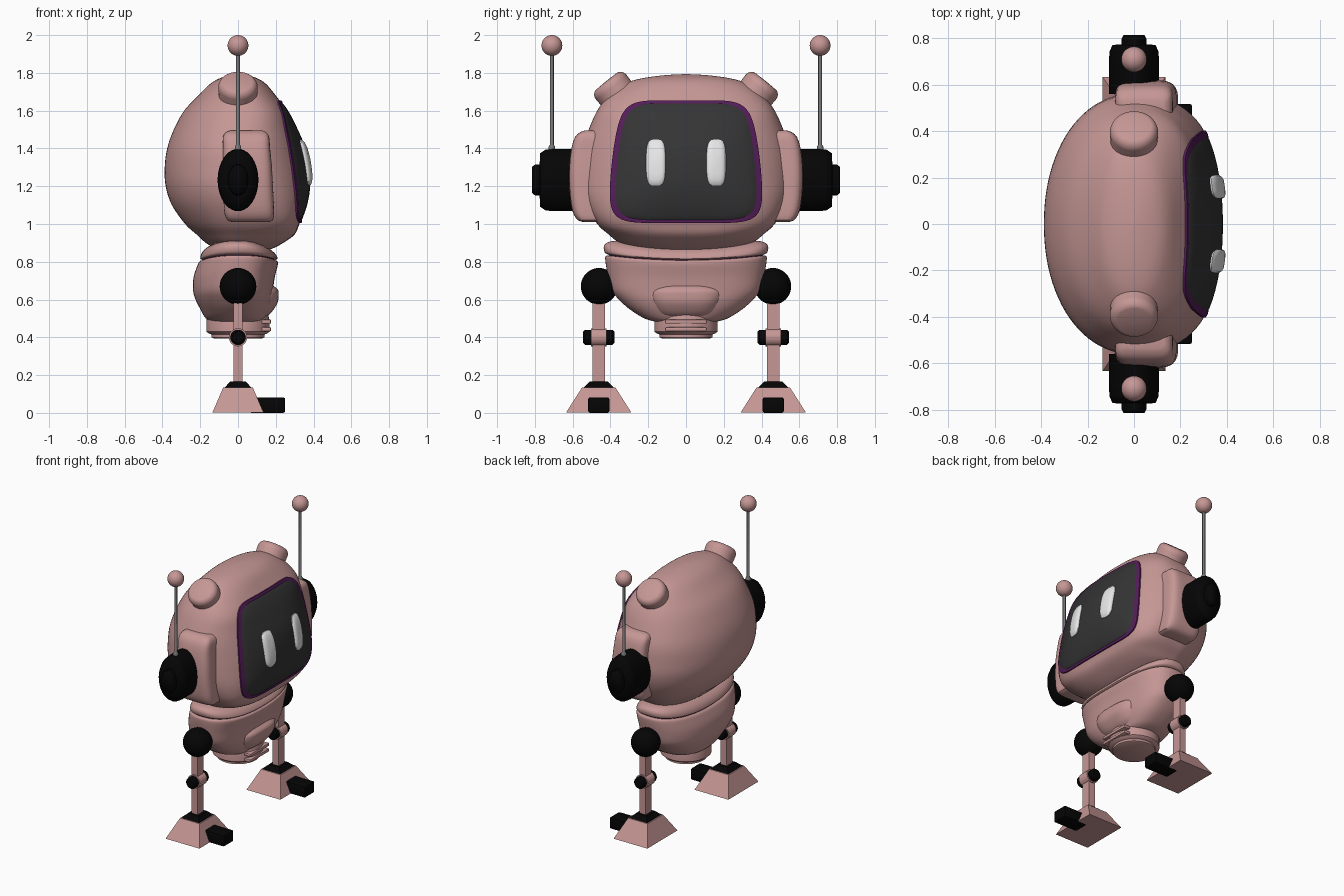
import bpy, bmesh, math
from mathutils import Vector
from mathutils.bvhtree import BVHTree

cube = bpy.data.objects.get("Cube")
if cube:
    bpy.data.objects.remove(cube)


def material(name, r, g, b):
    m = bpy.data.materials.new(name)
    m.use_nodes = True
    m.diffuse_color = (r, g, b, 1)
    bsdf = next(n for n in m.node_tree.nodes if n.type == 'BSDF_PRINCIPLED')
    bsdf.inputs["Base Color"].default_value = (r, g, b, 1)
    bsdf.inputs["Roughness"].default_value = 0.6
    return m


PINK = material("dusty pink", .56, .31, .30)
BLACK = material("rubber black", .0015, .0015, .0015)
SCREEN = material("screen grey", .035, .035, .035)
PURPLE = material("deep purple", .09, .012, .10)
WHITE = material("eye white", .85, .85, .85)
STEEL = material("rod grey", .18, .18, .18)
made = []


def finish(name, bm, *mats):
    bmesh.ops.recalc_face_normals(bm, faces=bm.faces)
    mesh = bpy.data.meshes.new(name)
    bm.to_mesh(mesh)
    bm.free()
    for m in mats:
        mesh.materials.append(m)
    ob = bpy.data.objects.new(name, mesh)
    bpy.context.collection.objects.link(ob)
    made.append(ob)
    return ob


def skin(bm, rings):
    """Bridge consecutive rings of vertices and cap both ends."""
    loops = [[bm.verts.new(p) for p in ring] for ring in rings]
    n = len(loops[0])
    faces = []
    for a, b in zip(loops, loops[1:]):
        faces.append([bm.faces.new((a[i], a[(i + 1) % n], b[(i + 1) % n], b[i])) for i in range(n)])
    bm.faces.new(loops[0])
    bm.faces.new(loops[-1])
    return faces


def squircle(a, n):
    """Point at angle a on a rounded square of unit half size."""
    c, s = math.cos(a), math.sin(a)
    r = (abs(c) ** n + abs(s) ** n) ** (-1 / n)
    return c * r, s * r


def catmull(rows, steps):
    """Smooth the rows (z, half width, back depth, front depth, squareness)."""
    out = []
    for i in range(len(rows) - 1):
        a, b, c, d = (Vector(rows[min(max(i + k, 0), len(rows) - 1)]) for k in (-1, 0, 1, 2))
        for s in range(steps):
            t = s / steps
            out.append(b + (c - a) * t / 2 + (2 * a - 5 * b + 4 * c - d) * t * t / 2
                       + (3 * b - a - 3 * c + d) * t ** 3 / 2)
    return out + [Vector(rows[-1])]


def loft(name, rows, mat, n_front, n_back, lift=0, steps=4, seg=96, at=(0, 0)):
    """Stack of cross-sections; a fifth value in a row overrides n_front."""
    rings = []
    for z, half, back, front, n in catmull([(*r, n_front)[:5] for r in rows], steps):
        ring = []
        for i in range(seg):
            a = math.tau * i / seg
            ahead = math.cos(a) > 0
            x, y = squircle(a, n if ahead else n_back)
            x, y = x * (front if ahead else back), y * half
            rise = lift * (y / .43) ** 2 * min(max((z - .65) / .15, 0), 1)
            ring.append((x + at[0], y + at[1], z + rise))
        rings.append(ring)
    bm = bmesh.new()
    skin(bm, rings)
    tree = BVHTree.FromBMesh(bm)
    finish(name, bm, mat)
    return tree


def lathe(name, profile, mat, loc, rot_x=0, scale=(1, 1, 1), seg=40):
    """Turn (radius, height) points about z, then place the part."""
    bm = bmesh.new()
    skin(bm, [[(r * math.cos(math.tau * i / seg), r * math.sin(math.tau * i / seg), h)
               for i in range(seg)] for r, h in profile])
    ob = finish(name, bm, mat)
    ob.location, ob.rotation_euler, ob.scale = loc, (rot_x, 0, 0), scale


def block(name, mat, base, top, z0, z1, at, bevel=0):
    """Tapered box: half sizes of base and top around the point at (x, y)."""
    bm = bmesh.new()
    skin(bm, [[(at[0] + sx * h[0], at[1] + sy * h[1], z)
               for sx, sy in ((-1, -1), (1, -1), (1, 1), (-1, 1))]
              for h, z in ((base, z0), (top, z1))])
    if bevel:
        bmesh.ops.bevel(bm, geom=list(bm.edges), offset=bevel, segments=2,
                        profile=.5, affect='EDGES')
    finish(name, bm, mat)


def ball(name, mat, radius, loc):
    bm = bmesh.new()
    bmesh.ops.create_uvsphere(bm, u_segments=32, v_segments=20, radius=radius)
    finish(name, bm, mat).location = loc


def patch(name, tree, outline, layers, mats, seg=128):
    """Plate hugging the head front; layers are (scale, offset, material)."""
    rings = []
    for k, off, _ in layers:
        ring = []
        for i in range(seg):
            y, z = outline(math.tau * i / seg, k)
            hit = tree.ray_cast(Vector((2, y, z)), Vector((-1, 0, 0)))[0]
            ring.append((hit.x + off, y, z))
        rings.append(ring)
    bm = bmesh.new()
    for faces, layer in zip(skin(bm, rings), layers[1:]):
        for f in faces:
            f.material_index = layer[2]
    bm.faces.ensure_lookup_table()
    bm.faces[-1].material_index = layers[-1][2]
    finish(name, bm, *mats)


# Head shell
head = loft("head_shell", [
    (.85, .1, .05, .1), (.865, .24, .11, .17), (.9, .35, .17, .24, 2.8),
    (.945, .41, .22, .30, 3.4), (1.0, .47, .28, .325, 4.2), (1.1, .53, .35, .36, 3.1),
    (1.2, .56, .383, .375, 2.45), (1.3, .56, .388, .37, 2.25), (1.4, .55, .375, .35, 2.2),
    (1.5, .515, .34, .31, 2.45), (1.6, .47, .285, .26, 2.9), (1.68, .41, .21, .2, 2.8),
    (1.74, .33, .15, .15), (1.77, .24, .1, .105), (1.787, .12, .05, .05),
    (1.793, .02, .01, .01)], PINK, 2.4, 2.1)


# Face screen with purple rim
def screen_outline(a, k):
    y, z = squircle(a, 6.5)
    z = 1.33 + k * .325 * z
    return k ** 1.5 * .405 * y * (1 - .6 * max(0, z - 1.1) ** 2), z


patch("face_screen", head, screen_outline,
      [(1, -.03, 0), (1, .009, 0), (.975, .009, 0), (.95, .004, 0)]
      + [(.945 - .07 * i, .005 + .0003 * i, 1) for i in range(14)], [PURPLE, SCREEN])

# Torso: collar, seam, lower shell and belly bulge
loft("torso_collar", [(.81, .41, .19, .2), (.82, .43, .2, .21), (.85, .435, .19, .19),
                      (.875, .415, .165, .15), (.89, .36, .13, .11), (.895, .25, .08, .08)],
     PINK, 2.6, 2.4, .03)
loft("torso_seam", [(.78, .4, .19, .19), (.83, .412, .19, .195)], PURPLE, 2.6, 2.4, .03, 1)
loft("torso_shell", [
    (.48, .15, .12, .12), (.5, .22, .17, .14), (.55, .3, .2, .165), (.6, .355, .225, .18),
    (.65, .395, .238, .185), (.72, .415, .235, .195), (.78, .427, .215, .21),
    (.8, .425, .205, .21), (.806, .412, .195, .2)], PINK, 2.6, 2.4, .03)
loft("belly_bulge", [
    (.505, .13, .05, .14), (.53, .17, .05, .175), (.58, .2, .05, .208), (.62, .215, .05, .215),
    (.65, .21, .05, .212), (.675, .18, .05, .185)], PINK, 3.2, 2)

# Waist ring with front slot
lathe("waist_ring", [(.16, .52), (.167, .49), (.167, .43), (.155, .42), (.14, .415),
                     (.14, .4), (.13, .395)], PINK, (0, 0, 0))
for z in (.432, .472):
    block("waist_slot_bar", PINK, (.025, .11), (.025, .11), z, z + .022, (.15, 0), .006)

for s, side in ((1, "left"), (-1, "right")):
    out = -s * math.pi / 2

    # Eye
    def eye_outline(a, k):
        y, z = squircle(a, 3.6)
        return s * .16 + k * .051 * y, 1.325 + k * .122 * z

    patch(side + "_eye", head, eye_outline,
          [(1, -.01, 0), (1, .013, 0), (.92, .02, 0), (.75, .025, 0), (.5, .027, 0),
           (.05, .028, 0)], [WHITE], 48)

    # Top knob with rounded cap
    cap = [(.068 + .036 * math.cos(t * .2), .008 + .042 * math.sin(t * .2)) for t in range(8)]
    lathe(side + "_head_knob", [(.1, -.09)] + cap + [(.01, .051)],
          PINK, (0, s * .39, 1.717), -s * math.radians(39))

    # Ear pad and ear
    loft(side + "_ear_pad", [
        (1.01, .04, .08, .11), (1.02, .07, .105, .135), (1.05, .092, .12, .14),
        (1.1, .106, .125, .14), (1.2, .116, .13, .135), (1.3, .116, .13, .13),
        (1.4, .105, .13, .12), (1.46, .086, .13, .115), (1.485, .06, .115, .1),
        (1.495, .035, .09, .08)], PINK, 5, 5, 0, 2, 64, (.05, s * .502))
    lathe(side + "_ear", [(1, .56), (1, .71), (.97, .745), (.86, .772), (.5, .775), (.49, .8),
                          (.42, .815)], BLACK, (0, 0, 1.233), out, (.108, .165, 1))

    # Antenna
    lathe(side + "_antenna_rod", [(.017, 1.36), (.017, 1.41), (.01, 1.42), (.01, 1.92)],
          STEEL, (0, s * .71, 0), seg=16)
    ball(side + "_antenna_tip", PINK, .055, (0, s * .71, 1.945))

    # Leg with hip and knee
    at = (0, s * .462)
    ball(side + "_hip", BLACK, .097, (0, s * .46, .67))
    block(side + "_leg", PINK, (.025, .034), (.025, .034), .14, .62, at)
    lathe(side + "_knee_sleeve", [(.048, -.042), (.048, .042)], PINK, (*at, .4), out)
    lathe(side + "_knee_pin", [(.03, -.083), (.04, -.072), (.04, .072), (.03, .083)],
          BLACK, (*at, .4), out)

    # Foot with ankle and toe
    block(side + "_foot", PINK, (.135, .172), (.078, .088), .003, .135, at)
    block(side + "_ankle", BLACK, (.07, .08), (.042, .05), .135, .165, at)
    block(side + "_toe", BLACK, (.095, .056), (.095, .056), 0, .082, (.155, s * .462), .01)

bpy.ops.object.select_all(action='DESELECT')
for ob in made:
    ob.select_set(True)
bpy.context.view_layer.objects.active = made[0]
bpy.ops.object.shade_smooth_by_angle(angle=math.radians(35))
